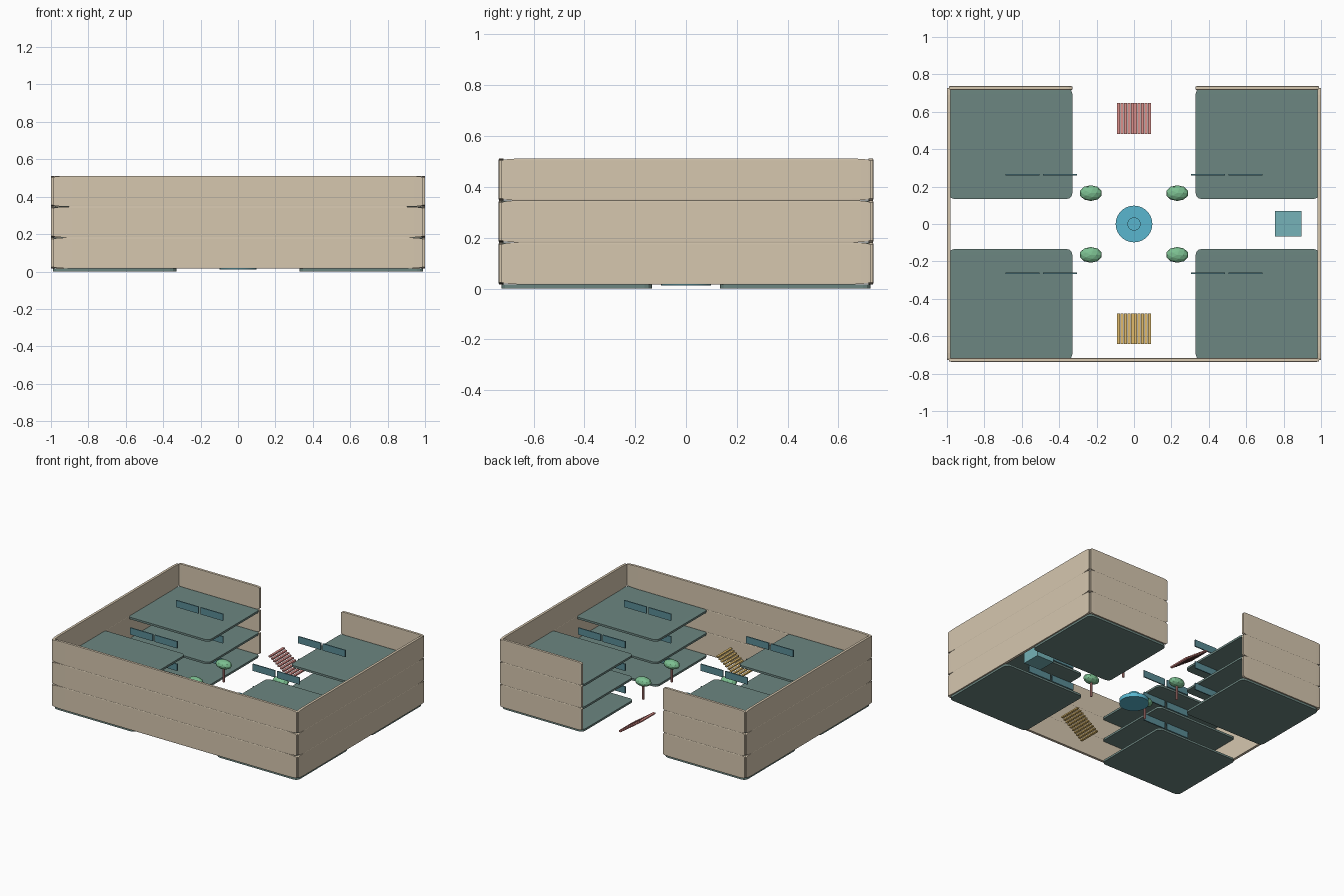
import bpy

if "Cube" in bpy.data.objects:
    bpy.data.objects.remove(bpy.data.objects["Cube"])

LEVEL = 0.165      # storey height
SLAB = 0.0165      # floor thickness


def material(name, rgb):
    m = bpy.data.materials.new(name)
    m.diffuse_color = (*rgb, 1)
    m.use_nodes = True
    m.node_tree.nodes["Principled BSDF"].inputs["Base Color"].default_value = m.diffuse_color
    return m


TAN = material("wall_tan", (0.67, 0.57, 0.43))
FLOOR = material("floor_teal", (0.15, 0.24, 0.22))
SIGN = material("sign_teal", (0.10, 0.26, 0.30))
LEAF = material("leaf_green", (0.20, 0.52, 0.28))
BARK = material("bark", (0.65, 0.28, 0.26))
RED = material("stair_red", (0.72, 0.28, 0.26))
YELLOW = material("stair_yellow", (0.75, 0.50, 0.15))
WATER = material("water", (0.10, 0.47, 0.62))
GLASS = material("lift_glass", (0.18, 0.45, 0.48))


def finish(name, mat):
    o = bpy.context.object
    o.name = name
    o.data.materials.append(mat)
    return o


def box(name, center, size, mat, bevel=0.0):
    bpy.ops.mesh.primitive_cube_add(size=1, location=center)
    o = finish(name, mat)
    o.scale = size
    if bevel:  # bevel is proportional to each side, as the scale stays unapplied
        b = o.modifiers.new("bevel", 'BEVEL')
        b.width = bevel
        b.segments = 3
    return o


def cylinder(name, x, y, z0, z1, r, mat, sides=32):
    bpy.ops.mesh.primitive_cylinder_add(vertices=sides, radius=r, depth=z1 - z0,
                                        location=(x, y, (z0 + z1) / 2))
    o = finish(name, mat)
    bpy.ops.object.shade_smooth_by_angle()
    return o


# Three storeys: corner floors, shop signs and outer walls
for k in range(3):
    z = k * LEVEL
    zw = z + SLAB + LEVEL / 2
    for sx in (-1, 1):
        for sy in (-1, 1):
            box("floor_slab", (sx * 0.66, sy * 0.43, z + SLAB / 2),
                (0.66, 0.594, SLAB), FLOOR, 0.05)
            for x in (0.396, 0.595):
                box("shop_sign", (sx * x, sy * 0.264, z + 0.142),
                    (0.182, 0.008, 0.05), SIGN)
        box("side_wall", (sx * 0.99, 0, zw), (0.02, 1.452, LEVEL), TAN, 0.05)
        box("back_wall", (sx * 0.66, 0.727, zw), (0.66, 0.02, LEVEL), TAN, 0.05)
    box("front_wall", (0, -0.727, zw), (1.98, 0.02, LEVEL), TAN, 0.05)

# Two flights of open steps, rising in opposite directions
STEPS = 10
for name, y, rise, mat in (("back_step", 0.565, -1, RED), ("front_step", -0.56, 1, YELLOW)):
    for i in range(STEPS):
        t = i / (STEPS - 1)
        box(name, (rise * (-0.082 + 0.164 * t), y, 0.045 + 0.115 * t),
            (0.0165, 0.165, 0.01), mat)

# Trees around the courtyard
for sx in (-1, 1):
    for sy in (-1, 1):
        x, y = sx * 0.231, sy * 0.165
        cylinder("tree_trunk", x, y, 0.055, 0.175, 0.007, BARK, 8)
        bpy.ops.mesh.primitive_ico_sphere_add(subdivisions=2, radius=1, location=(x, y, 0.186))
        finish("tree_crown", LEAF).scale = (0.061, 0.042, 0.032)

# Central fountain
cylinder("fountain_basin", 0, 0, 0.012, 0.04, 0.098, WATER)
cylinder("fountain_jet", 0, 0, 0.04, 0.088, 0.035, WATER)

# Lift box beside the right wall
box("lift", (0.825, 0.002, 0.095), (0.14, 0.135, 0.155), GLASS)
